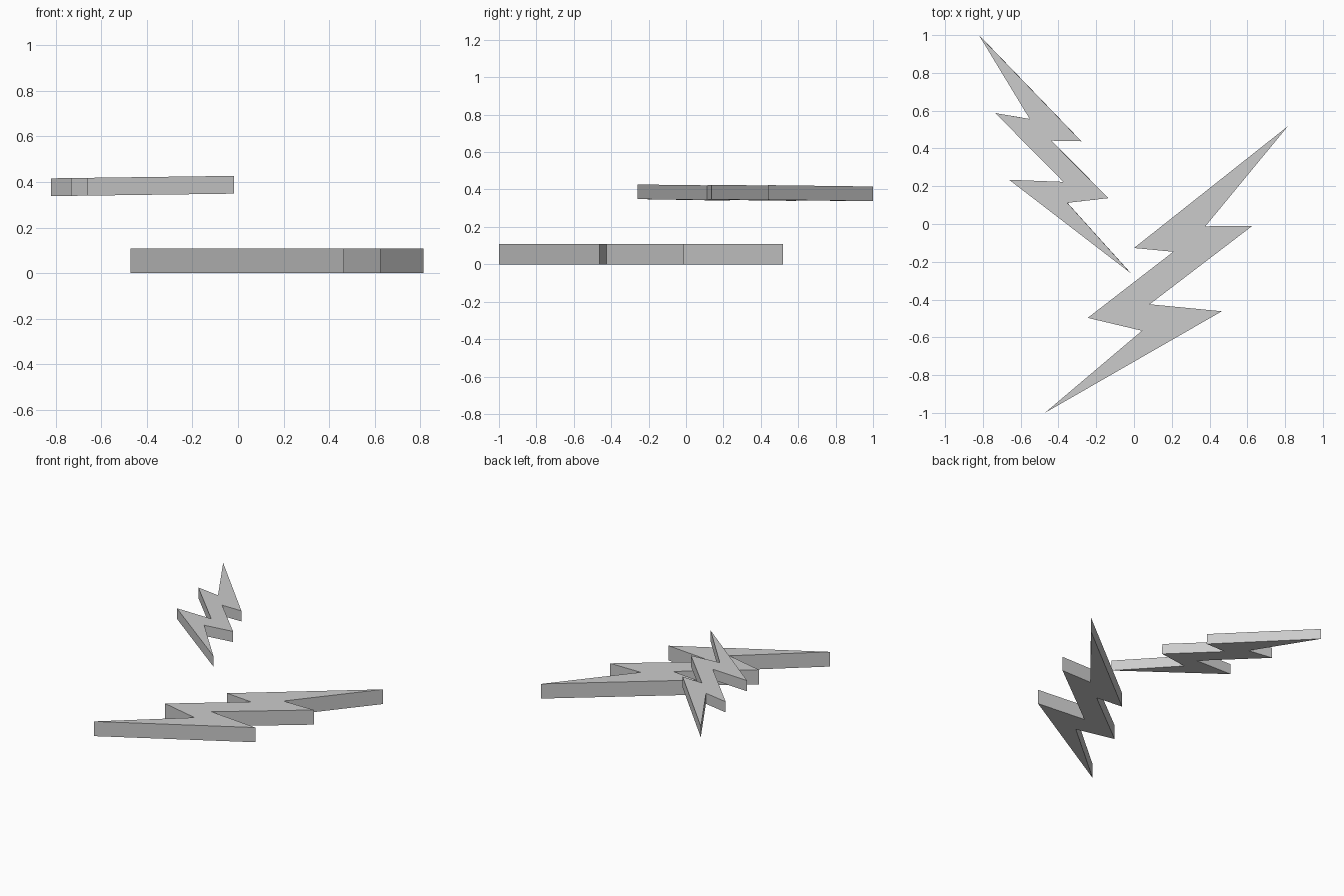
import bpy, bmesh

if "Cube" in bpy.data.objects:
    bpy.data.objects.remove(bpy.data.objects["Cube"])


def make_bolt(name, outline, base, thickness, slope=0.0):
    """Extrude a zigzag outline upward; slope raises it along +x."""
    bm = bmesh.new()
    verts = [bm.verts.new((x, y, base + slope * x)) for x, y in outline]
    face = bm.faces.new(verts)
    ext = bmesh.ops.extrude_face_region(bm, geom=[face], use_keep_orig=True)
    top = [g for g in ext["geom"] if isinstance(g, bmesh.types.BMVert)]
    bmesh.ops.translate(bm, verts=top, vec=(-slope * thickness, 0, thickness))
    bmesh.ops.recalc_face_normals(bm, faces=bm.faces)
    mesh = bpy.data.meshes.new(name)
    bm.to_mesh(mesh)
    bm.free()
    obj = bpy.data.objects.new(name, mesh)
    bpy.context.collection.objects.link(obj)
    return obj


# Large bolt lying flat on the ground
make_bolt("large_lightning_bolt", [
    (0.815, 0.518), (0.378, -0.012), (0.625, -0.011), (0.083, -0.425),
    (0.465, -0.462), (-0.472, -1.0), (0.042, -0.565), (-0.245, -0.497),
    (0.208, -0.147), (0.0, -0.127)], 0.0, 0.108)

# Small bolt floating above, tilted slightly
make_bolt("small_lightning_bolt", [
    (-0.82, 1.0), (-0.278, 0.438), (-0.437, 0.441), (-0.135, 0.137),
    (-0.352, 0.112), (-0.017, -0.26), (-0.66, 0.234), (-0.373, 0.223),
    (-0.733, 0.587), (-0.551, 0.556)], 0.349, 0.078, 0.0135)
